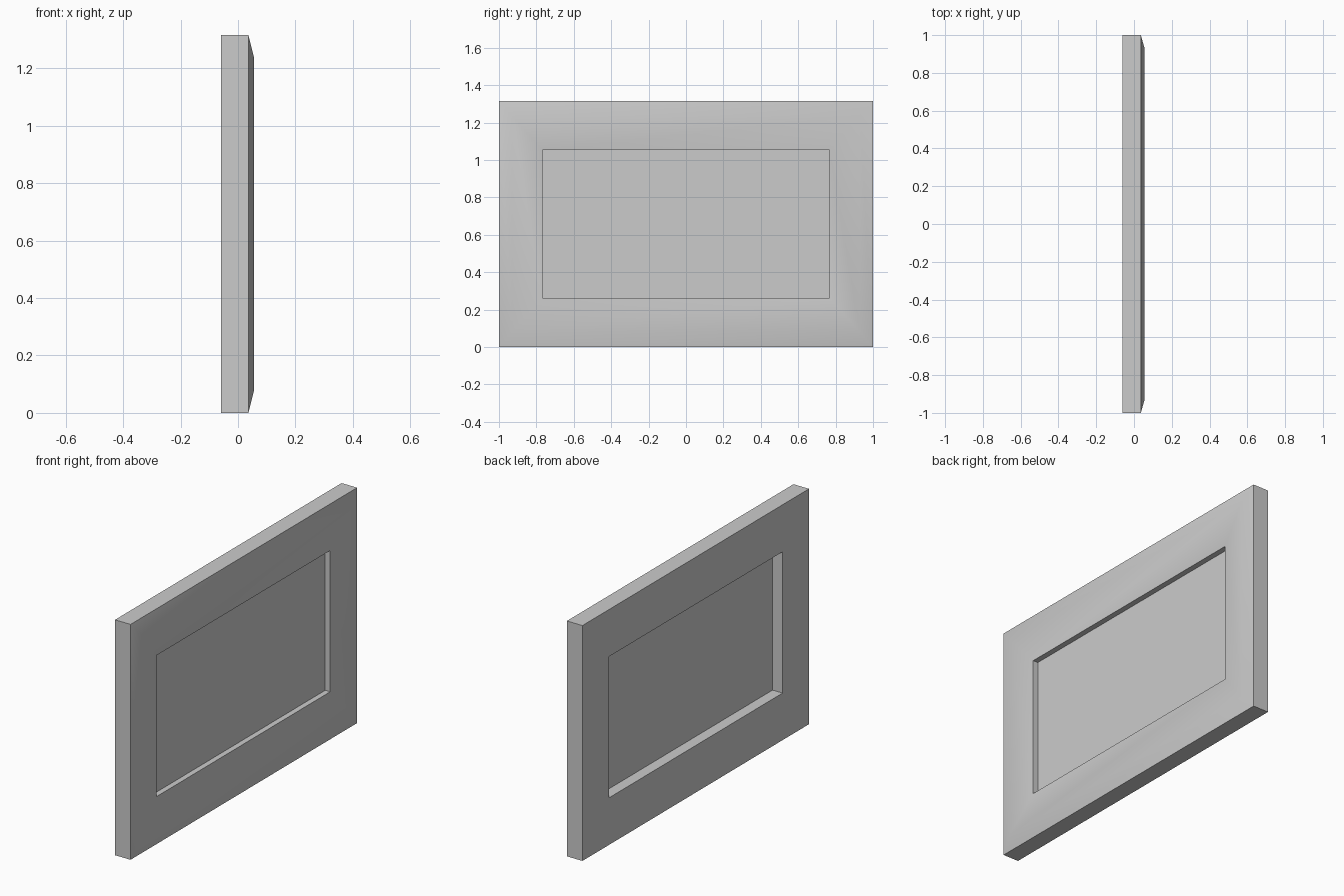
import bpy
import bmesh
from math import radians

if "Cube" in bpy.data.objects:
    bpy.data.objects.remove(bpy.data.objects["Cube"])

H = 1.315            # frame height, width is 2
RAIL_Y, RAIL_Z = 0.233, 0.263   # rail widths of side and top/bottom members


def finish(name, bm):
    bmesh.ops.recalc_face_normals(bm, faces=bm.faces)
    mesh = bpy.data.meshes.new(name)
    bm.to_mesh(mesh)
    bm.free()
    obj = bpy.data.objects.new(name, mesh)
    bpy.context.collection.objects.link(obj)
    return obj


def ring(bm, t, x):
    """Rectangle at depth x, inset by fraction t of the rail width."""
    y, z = 1 - t * RAIL_Y, t * RAIL_Z
    return [bm.verts.new((x, a, b)) for a, b in
            ((-y, z), (y, z), (y, H - z), (-y, H - z))]


# Frame: mitred moulding, profile given as (inset fraction, x)
profile = [(0, -0.06), (0, 0.036), (0.3, 0.056), (1, 0.033), (1, -0.06)]
bm = bmesh.new()
rings = [ring(bm, t, x) for t, x in profile]
for r0, r1 in zip(rings, rings[1:] + rings[:1]):
    for i in range(4):
        j = (i + 1) % 4
        bm.faces.new((r0[i], r0[j], r1[j], r1[i]))
frame = finish("picture_frame", bm)
bpy.context.view_layer.objects.active = frame
frame.select_set(True)
bpy.ops.object.shade_smooth_by_angle(angle=radians(35))

# Picture panel: thin sheet set inside the opening
bm = bmesh.new()
bm.faces.new(ring(bm, 1, 0.002))
finish("picture_panel", bm)
